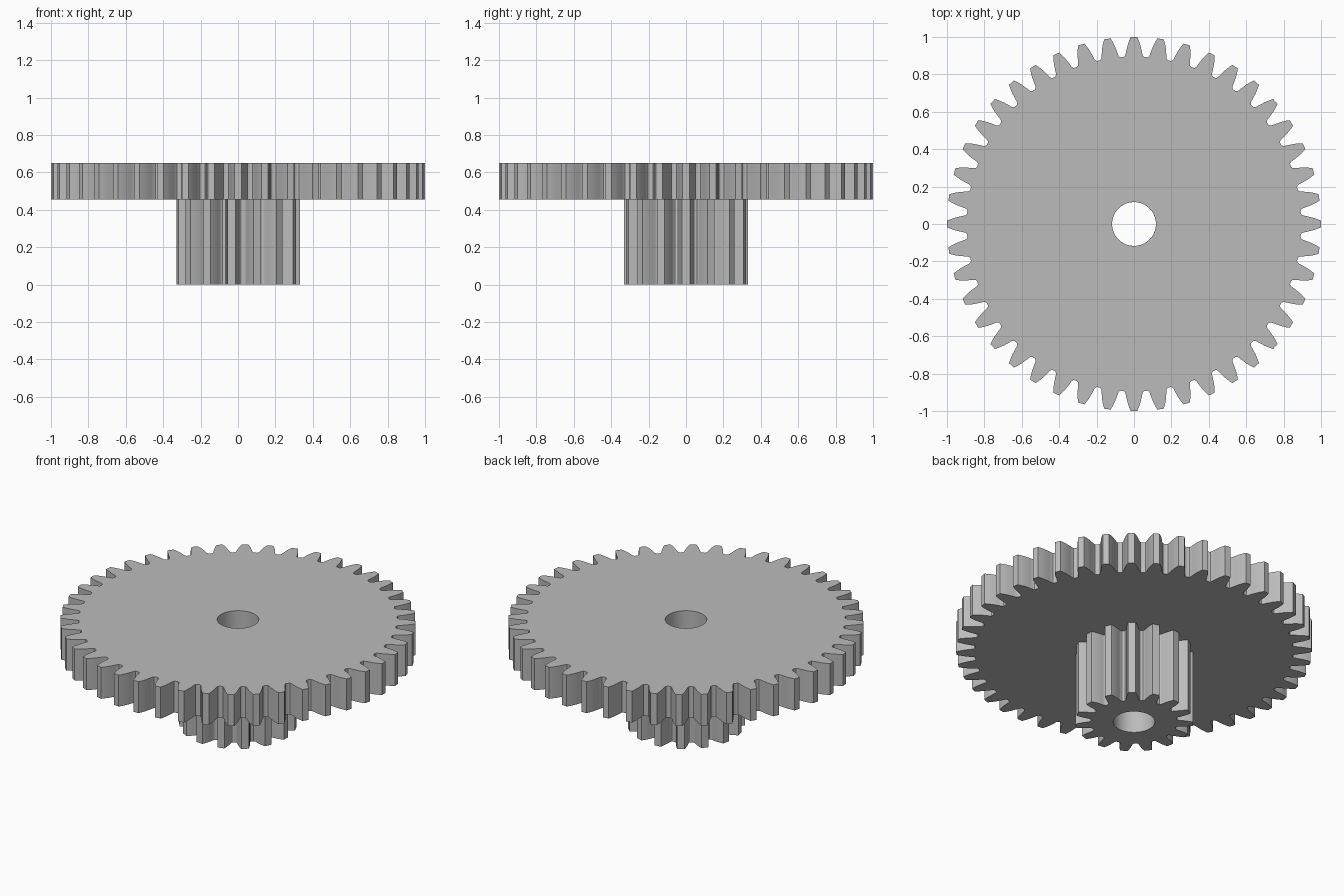
import bpy, bmesh, math

if "Cube" in bpy.data.objects:
    bpy.data.objects.remove(bpy.data.objects["Cube"])

steel = bpy.data.materials.new("light_grey")
steel.diffuse_color = (0.5, 0.5, 0.5, 1.0)
steel.use_nodes = True
steel.node_tree.nodes["Principled BSDF"].inputs["Base Color"].default_value = steel.diffuse_color

BORE = 0.117        # radius of the shaft hole
JOIN = 0.455        # height where the pinion meets the wheel
TOP = 0.65


def outline(teeth, flank):
    """Polar points of a gear; flank lists (radius, tooth half width) from root to tip."""
    pts = []
    for i in range(teeth):
        mid = 2 * math.pi * i / teeth
        pts += [(r, mid - w / r) for r, w in flank]
        pts += [(r, mid + w / r) for r, w in reversed(flank)]
    return pts


def gear(name, teeth, flank, z0, z1, top_cap=True):
    bm = bmesh.new()
    pts = outline(teeth, flank)
    n = len(pts)

    def ring(z, radius=None):
        return [bm.verts.new(((radius or r) * math.cos(a), (radius or r) * math.sin(a), z))
                for r, a in pts]

    outer0, outer1 = ring(z0), ring(z1)
    inner0, inner1 = ring(z0, BORE), ring(z1, BORE)
    # toothed wall, bore wall and the end faces
    strips = [(outer0, outer1), (inner1, inner0), (inner0, outer0)]
    if top_cap:
        strips.append((outer1, inner1))
    for a, b in strips:
        for i in range(n):
            j = (i + 1) % n
            bm.faces.new((a[i], a[j], b[j], b[i]))
    bmesh.ops.recalc_face_normals(bm, faces=bm.faces)
    mesh = bpy.data.meshes.new(name)
    bm.to_mesh(mesh)
    bm.free()
    mesh.materials.append(steel)
    obj = bpy.data.objects.new(name, mesh)
    bpy.context.collection.objects.link(obj)
    bpy.ops.object.select_all(action='DESELECT')
    obj.select_set(True)
    bpy.context.view_layer.objects.active = obj
    bpy.ops.object.shade_smooth_by_angle(angle=math.radians(30))
    return obj


# large wheel on top
gear("large_gear_wheel", 44,
     [(0.894, 0.056), (0.897, 0.050), (0.905, 0.0455), (0.925, 0.0415),
      (0.957, 0.034), (0.98, 0.026), (1.0, 0.0175)], JOIN, TOP)

# small pinion underneath, its top closed by the wheel
gear("small_pinion", 15,
     [(0.243, 0.043), (0.246, 0.039), (0.254, 0.036), (0.27, 0.0345),
      (0.291, 0.0315), (0.312, 0.027), (0.331, 0.021)], 0.0, JOIN, top_cap=False)
